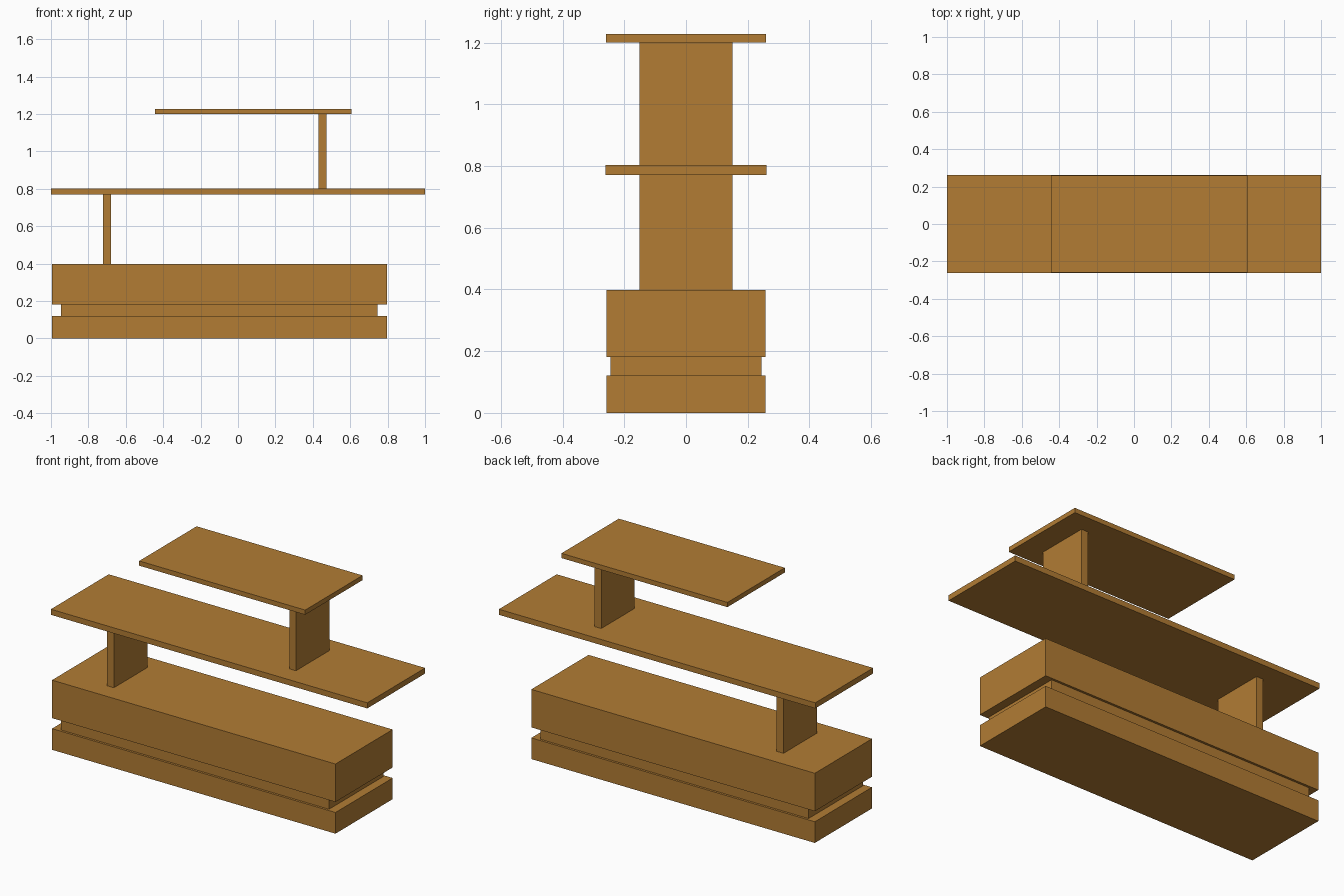
import bpy

if "Cube" in bpy.data.objects:
    bpy.data.objects.remove(bpy.data.objects["Cube"])

wood = bpy.data.materials.new("wood")
wood.diffuse_color = (0.445, 0.202, 0.034, 1)
wood.use_nodes = True
wood.node_tree.nodes["Principled BSDF"].inputs["Base Color"].default_value = wood.diffuse_color


def box(name, x, y_half, z):
    """Box from x range, half depth and z range."""
    bpy.ops.mesh.primitive_cube_add(size=1)
    ob = bpy.context.object
    ob.name = name
    ob.location = (sum(x) / 2, 0, sum(z) / 2)
    ob.scale = (x[1] - x[0], 2 * y_half, z[1] - z[0])
    bpy.ops.object.transform_apply(location=True, rotation=False, scale=True)
    ob.data.materials.append(wood)
    return ob


# Cabinet: plinth, recessed shadow gap, main body
box("plinth", (-0.995, 0.797), 0.258, (0, 0.121))
box("recessed_band", (-0.946, 0.747), 0.245, (0.121, 0.181))
box("cabinet_body", (-0.995, 0.797), 0.258, (0.181, 0.398))

# Cantilevered shelves, each on one offset upright
box("lower_upright", (-0.722, -0.679), 0.151, (0.398, 0.771))
box("long_shelf", (-1, 1), 0.261, (0.771, 0.803))
box("upper_upright", (0.430, 0.472), 0.151, (0.803, 1.2))
box("top_shelf", (-0.443, 0.606), 0.259, (1.2, 1.227))
